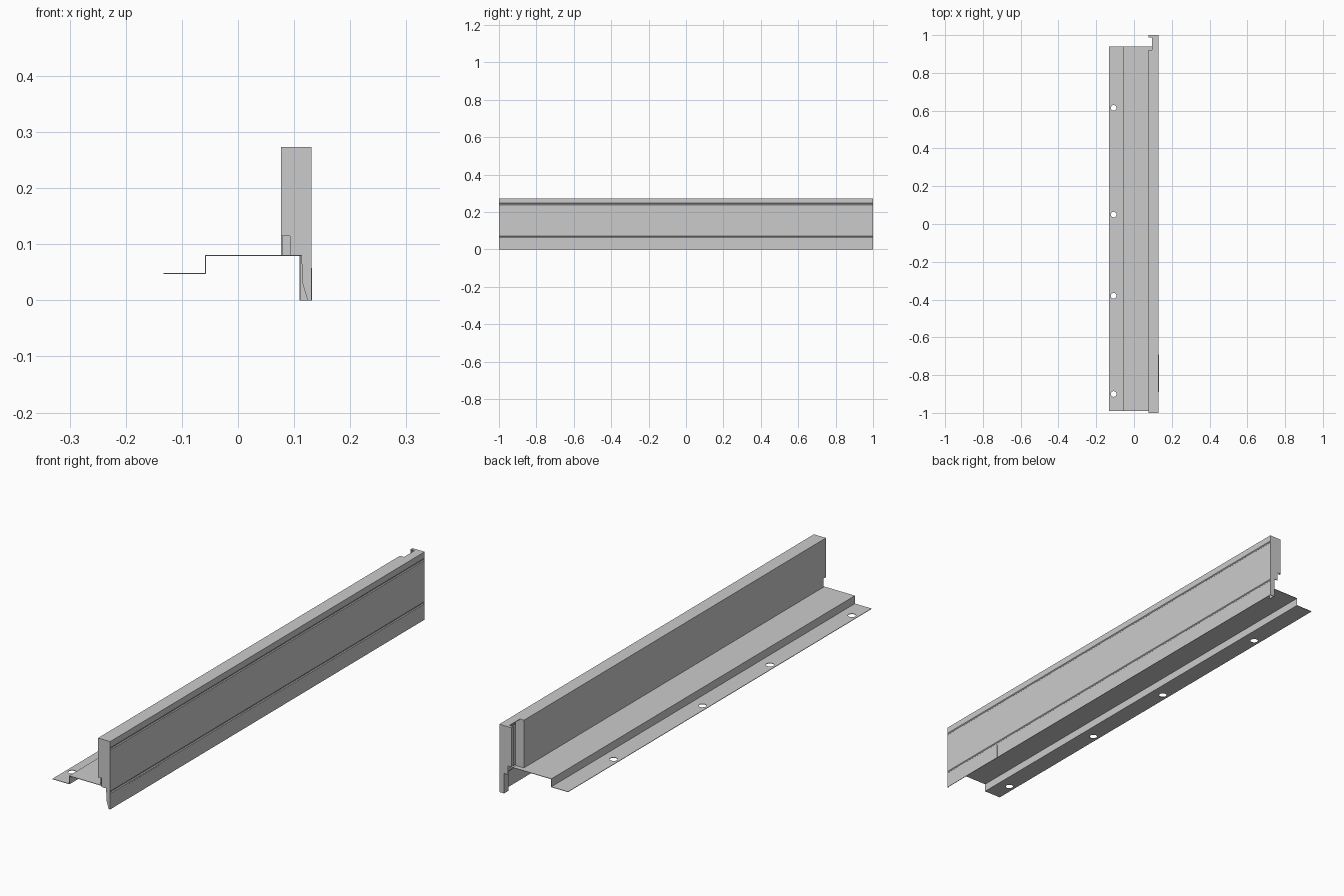
import bpy, bmesh
from mathutils import Vector

if "Cube" in bpy.data.objects:
    bpy.data.objects.remove(bpy.data.objects["Cube"])

T = 0.002  # sheet thickness


def make_object(name, bm):
    bmesh.ops.recalc_face_normals(bm, faces=bm.faces)
    mesh = bpy.data.meshes.new(name)
    bm.to_mesh(mesh)
    bm.free()
    obj = bpy.data.objects.new(name, mesh)
    bpy.context.collection.objects.link(obj)
    return obj


def sheet(name, path, y0, y1):
    """Bent sheet: an open x/z path run along y and thickened."""
    bm = bmesh.new()
    a = [bm.verts.new((x, y0, z)) for x, z in path]
    b = [bm.verts.new((x, y1, z)) for x, z in path]
    for i in range(len(path) - 1):
        bm.faces.new((a[i], a[i + 1], b[i + 1], b[i]))
    obj = make_object(name, bm)
    mod = obj.modifiers.new("thickness", 'SOLIDIFY')
    mod.thickness = T
    mod.offset = 0
    mod.use_even_offset = True
    return obj


def plate(name, outline, y0, y1):
    """Flat plate: a closed x/z outline extruded along y."""
    bm = bmesh.new()
    face = bm.faces.new([bm.verts.new((x, y0, z)) for x, z in outline])
    ext = bmesh.ops.extrude_face_region(bm, geom=[face])
    verts = [v for v in ext["geom"] if isinstance(v, bmesh.types.BMVert)]
    bmesh.ops.translate(bm, verts=verts, vec=Vector((0, y1 - y0, 0)))
    return make_object(name, bm)


# Front panel with two pressed grooves and the top flange
panel = [(0.095, 0.272), (0.130, 0.272)]
for z in (0.243, 0.068):
    panel += [(0.130, z + 0.005), (0.127, z + 0.002), (0.127, z - 0.002), (0.130, z - 0.005)]
sheet("front_panel", panel + [(0.130, 0.0)], -1, 1)

# Inner wall of the box, with its rear return flange
sheet("inner_wall", [(0.078, 0.081), (0.078, 0.272), (0.095, 0.272)], -0.985, 0.92)
plate("inner_wall_return", [(0.077, 0.081), (0.115, 0.081), (0.115, 0.271), (0.077, 0.271)],
      0.918, 0.92)

# End caps, notched at the lower inside corner
cap = [(0.113, 0.08), (0.093, 0.08), (0.093, 0.115), (0.077, 0.115),
       (0.077, 0.273), (0.131, 0.273), (0.131, 0)]
plate("front_end_cap", cap + [(0.124, 0), (0.115, 0.03)], -1, -1 + T)
plate("rear_end_cap", cap[1:] + [(0.110, 0), (0.110, 0.08)], 1 - T, 1)

# Narrow returns behind the caps
corner = [(0.078, 0.115), (0.078, 0.272), (0.095, 0.272)]
sheet("front_cap_return", corner, -1, -0.985)
sheet("rear_cap_return", corner, 0.988, 1)
sheet("rear_lower_return", [(0.111, 0.0), (0.111, 0.08)], 0.972, 1)

# Thin patch low on the panel
plate("lower_patch", [(0.130, 0), (0.1315, 0), (0.1315, 0.058), (0.130, 0.058)], -0.89, -0.69)

# Stepped tray with four screw holes in its low flange
tray = sheet("stepped_tray", [(-0.133, 0.048), (-0.058, 0.048), (-0.058, 0.080), (0.113, 0.080)],
             -0.99, 0.94)
bpy.context.view_layer.objects.active = tray
bpy.ops.object.modifier_apply(modifier="thickness")
for y in (-0.90, -0.38, 0.05, 0.615):
    bpy.ops.mesh.primitive_cylinder_add(vertices=24, radius=0.015, depth=0.02,
                                        location=(-0.108, y, 0.048))
    cutter = bpy.context.object
    cutter.name = "hole_cutter"
    cutter.hide_render = True
    mod = tray.modifiers.new("hole", 'BOOLEAN')
    mod.operation = 'DIFFERENCE'
    mod.solver = 'EXACT'
    mod.object = cutter
    bpy.context.view_layer.objects.active = tray
    bpy.ops.object.modifier_apply(modifier="hole")
    bpy.data.objects.remove(cutter)
